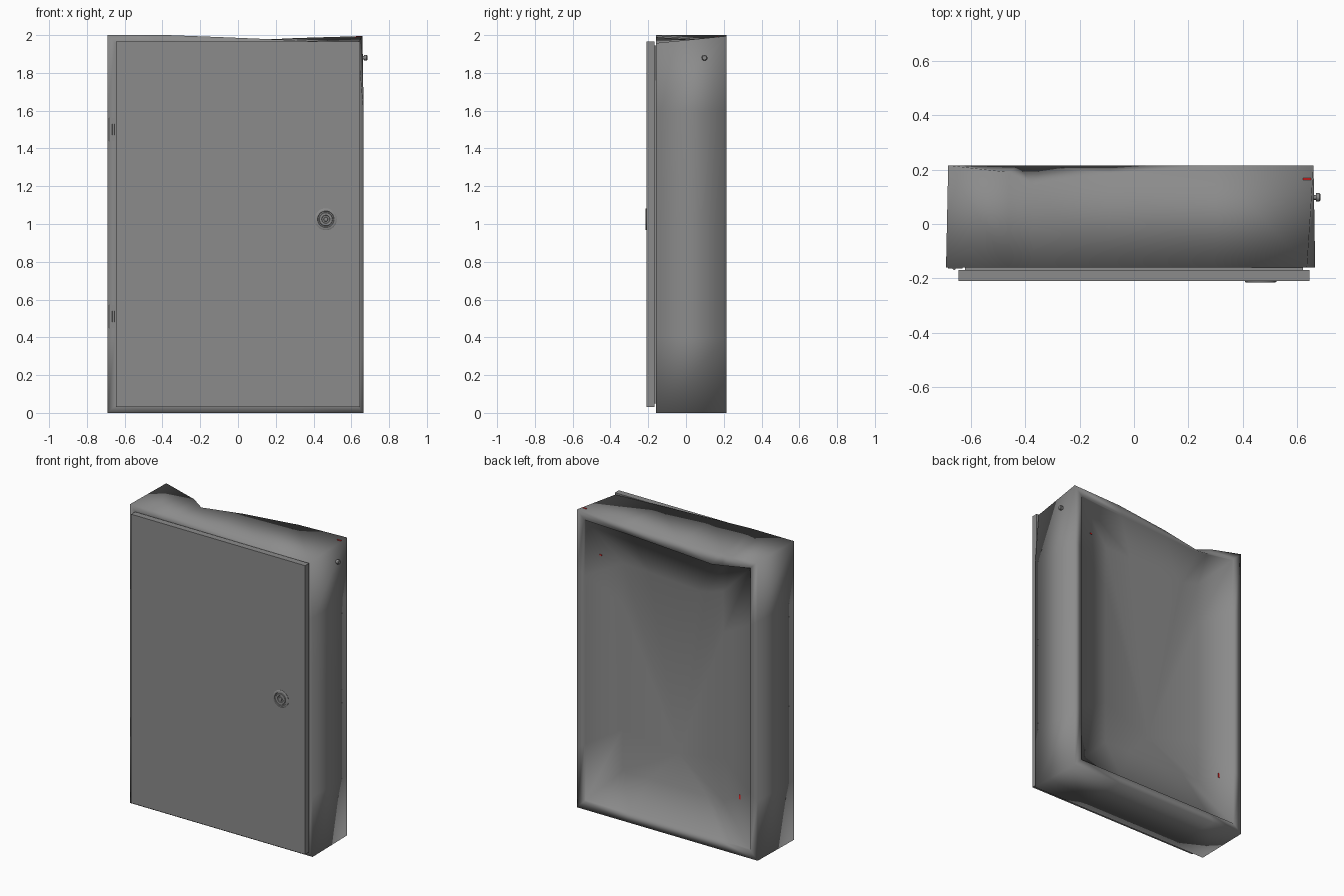
import bpy, bmesh, math
from mathutils import Matrix, Vector

if "Cube" in bpy.data.objects:
    bpy.data.objects.remove(bpy.data.objects["Cube"])


def material(name, c):
    m = bpy.data.materials.new(name)
    m.diffuse_color = (*c, 1)
    m.use_nodes = True
    m.node_tree.nodes["Principled BSDF"].inputs["Base Color"].default_value = m.diffuse_color
    return m


grey = material("painted_grey", (0.26, 0.26, 0.26))
red = material("red", (1.0, 0.02, 0.02))


def add_object(name, bm, mat, angle=None):
    bmesh.ops.recalc_face_normals(bm, faces=bm.faces[:])
    me = bpy.data.meshes.new(name)
    bm.to_mesh(me)
    bm.free()
    ob = bpy.data.objects.new(name, me)
    bpy.context.collection.objects.link(ob)
    me.materials.append(mat)
    if angle:
        bpy.ops.object.select_all(action='DESELECT')
        ob.select_set(True)
        bpy.context.view_layer.objects.active = ob
        bpy.ops.object.shade_smooth_by_angle(angle=math.radians(angle))
    return ob


def box(name, lo, hi, mat=grey):
    bm = bmesh.new()
    bmesh.ops.create_cube(bm, size=1)
    for v in bm.verts:
        v.co = Vector([(a + b) / 2 + c * (b - a) for a, b, c in zip(lo, hi, v.co)])
    return add_object(name, bm, mat)


def lathe(name, profile, matrix, segs=32):
    # profile of (radius, height) about local z, closed at both ends
    bm = bmesh.new()
    rings = [[bm.verts.new((r * math.cos(a), r * math.sin(a), h))
              for a in (2 * math.pi * i / segs for i in range(segs))]
             for r, h in profile]
    for a, b in zip(rings, rings[1:]):
        for i in range(segs):
            j = (i + 1) % segs
            bm.faces.new((a[i], a[j], b[j], b[i]))
    bm.faces.new(rings[0])
    bm.faces.new(rings[-1])
    bm.transform(matrix)
    return add_object(name, bm, grey, 35)


# Cabinet body: rings run front to back, then into the dented back panel
X0, X1, H = -0.69, 0.665, 2.0
xs = [X0, -0.46, -0.37, -0.09, 0.3, X1]
back_drop = [0, 0.037, 0.05, 0.035, 0.016, 0.005]
back_push = [0, 0.025, 0.075, 0.03, 0, 0]
zs = [0, 0.4, 1.0, 1.6, H]
perimeter = ([(x, 0) for x in xs[:-1]] + [(X1, z) for z in zs[:-1]] +
             [(x, H) for x in xs[:0:-1]] + [(X0, z) for z in zs[:0:-1]])


def clamp(v, a, b):
    return max(a, min(b, v))


def inset_point(px, pz, i):
    # shrink the perimeter evenly by i on every side
    x = X0 + i + (px - X0) * (X1 - X0 - 2 * i) / (X1 - X0)
    return x, i + pz * (H - 2 * i) / H


def dented(px, pz, x, y, z):
    t = (y + 0.16) / 0.375
    if pz == H:       # sagging top edge
        front = 0.042 * max(0, (x + 0.35) / 1.01)
        z -= front * (1 - t) + back_drop[xs.index(px)] * t
    if px == X1:      # pushed-in front right corner
        x -= 0.03 * (1 - t) * clamp((pz - 1.6) / 0.4, 0, 1)
        x -= 0.006 * t
    if px == X0:
        x += 0.008 * t
    return x, y, z


bm = bmesh.new()
rings = []
for y, inset in [(-0.16, 0.04), (-0.16, 0), (0.215, 0), (0.215, 0.055),
                 (0.203, 0.058), (0.155, 0.3)]:
    ring = []
    for px, pz in perimeter:
        x, z = inset_point(px, pz, inset)
        co = dented(px, pz, x, y, z)
        if y == 0.215 and inset == 0 and pz == H:   # dent in the back top edge
            co = (co[0], y - back_push[xs.index(px)], co[2])
        ring.append(bm.verts.new(co))
    rings.append(ring)
n = len(perimeter)
for a, b in zip(rings, rings[1:]):
    for i in range(n):
        j = (i + 1) % n
        bm.faces.new((a[i], a[j], b[j], b[i]))
for ring, centre in ((rings[0], (0, -0.16, 1.0)), (rings[-1], (-0.02, 0.105, 0.5))):
    c = bm.verts.new(centre)
    for i in range(n):
        bm.faces.new((ring[i], ring[(i + 1) % n], c))
body = add_object("cabinet_body", bm, grey)
for p in body.data.polygons:
    p.use_smooth = True

# Door with a thin gasket behind it
box("door", (-0.645, -0.21, 0.03), (0.645, -0.168, 1.965))
box("door_gasket", (-0.62, -0.17, 0.05), (0.62, -0.155, 1.945))

# Hinges on the left edge
for name, z in (("lower", 0.51), ("upper", 1.5)):
    box(name + "_hinge_leaf", (-0.682, -0.163, z - 0.06), (-0.63, -0.155, z + 0.06))
    lathe(name + "_hinge_pin", [(0.006, -0.03), (0.006, 0.03)],
          Matrix.Translation((-0.66, -0.163, z)), 12)

# Round lock on the door
lathe("door_lock",
      [(0.058, -0.01), (0.058, 0.002), (0.053, 0.005), (0.044, 0.005), (0.042, 0.001),
       (0.036, 0.001), (0.034, 0.005), (0.022, 0.005), (0.02, 0.002), (0.012, 0.002),
       (0.01, 0.005)],
      Matrix.Translation((0.465, -0.21, 1.025)) @ Matrix.Rotation(math.pi / 2, 4, 'X'))

# Small bolt on the right side
lathe("side_bolt", [(0.009, -0.03), (0.009, 0.008), (0.015, 0.008), (0.015, 0.021),
                    (0.011, 0.025)],
      Matrix.Translation((0.66, 0.098, 1.88)) @ Matrix.Rotation(math.pi / 2, 4, 'Y'), 16)

# Tiny red marks showing through the dented shell
box("red_mark_top", (0.62, 0.161, 1.96), (0.65, 0.169, 1.9915), red)
box("red_mark_upper", (0.495, 0.12, 1.717), (0.51, 0.187, 1.724), red)
box("red_mark_lower", (-0.535, 0.12, 0.36), (-0.525, 0.187, 0.39), red)
